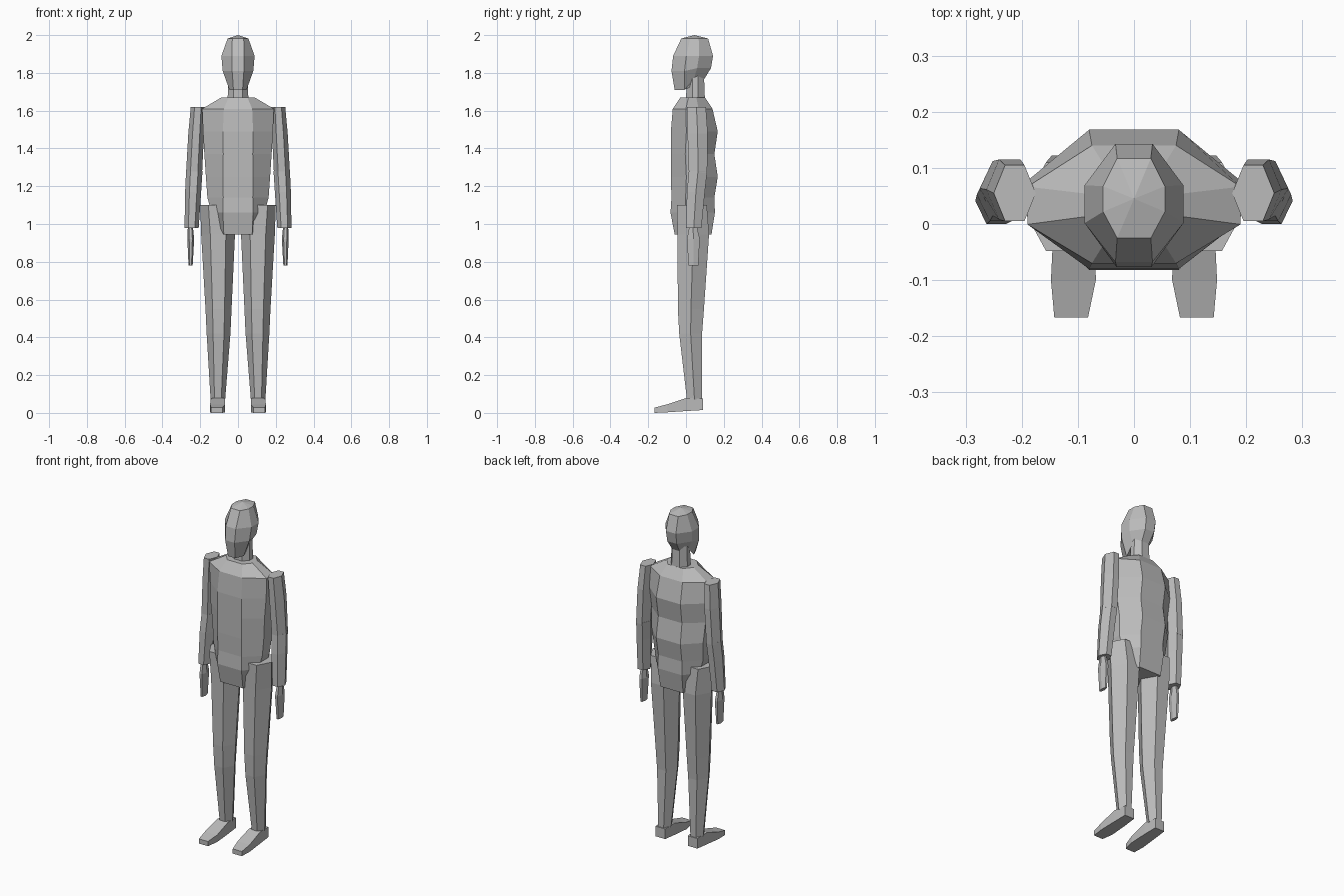
import bpy
import bmesh

cube = bpy.data.objects.get("Cube")
if cube:
    bpy.data.objects.remove(cube, do_unlink=True)

grey = bpy.data.materials.new("plain grey")
grey.use_nodes = True
COLOR = (0.5, 0.5, 0.5, 1)
grey.diffuse_color = COLOR
grey.node_tree.nodes["Principled BSDF"].inputs["Base Color"].default_value = COLOR


def loft(name, rings, pole=None, side=1):
    """Skin a stack of rings; close the ends with a cap or a pole."""
    bm = bmesh.new()
    loops = [[bm.verts.new((x * side, y, z)) for x, y, z in r] for r in rings]
    n = len(rings[0])
    for a, b in zip(loops, loops[1:]):
        for i in range(n):
            j = (i + 1) % n
            bm.faces.new((a[i], a[j], b[j], b[i]))
    bm.faces.new(loops[-1])
    if pole:
        top = bm.verts.new(pole)
        for i in range(n):
            bm.faces.new((loops[0][i], loops[0][(i + 1) % n], top))
    else:
        bm.faces.new(loops[0])
    bmesh.ops.recalc_face_normals(bm, faces=bm.faces)
    mesh = bpy.data.meshes.new(name)
    bm.to_mesh(mesh)
    bm.free()
    mesh.materials.append(grey)
    obj = bpy.data.objects.new(name, mesh)
    bpy.context.collection.objects.link(obj)


def octagon(z, half, corner, front, back, rise=0):
    """Symmetric eight-sided section; rise lifts its back half."""
    d = back - front
    ys = (front, front + 0.33 * d, front + 0.65 * d, back)
    pts = [(x, y, z + (rise if i > 1 else 0))
           for i, (x, y) in enumerate(zip((corner, half, half, corner), ys))]
    return pts + [(-x, y, h) for x, y, h in reversed(pts)]


def hexagon(z, inner, outer, front, back):
    """Six-sided limb section with flat front and back."""
    w, mid = outer - inner, (front + back) / 2
    a, b = inner + 0.27 * w, outer - 0.27 * w
    return [(a, front, z), (b, front, z), (outer, mid, z),
            (b, back, z), (a, back, z), (inner, mid, z)]


# Torso, neck and head
loft("torso", [octagon(*r) for r in (
    (1.67, 0.088, 0.05, -0.03, 0.10),
    (1.61, 0.19, 0.075, -0.07, 0.14),
    (1.49, 0.185, 0.08, -0.08, 0.168),
    (1.37, 0.178, 0.078, -0.08, 0.15),
    (1.25, 0.17, 0.08, -0.08, 0.168),
    (1.14, 0.162, 0.078, -0.077, 0.15),
    (1.06, 0.14, 0.08, -0.082, 0.153),
    (0.945, 0.085, 0.075, -0.06, 0.135))])
loft("neck", [octagon(*r) for r in (
    (1.79, 0.05, 0.025, 0.005, 0.095),
    (1.66, 0.055, 0.025, 0.0, 0.10))])
loft("head", [octagon(*r) for r in (
    (1.982, 0.055, 0.03, -0.025, 0.117),
    (1.89, 0.088, 0.033, -0.068, 0.143),
    (1.81, 0.081, 0.031, -0.077, 0.132, 0.015),
    (1.71, 0.045, 0.024, -0.06, 0.095, 0.055))], pole=(0, 0.045, 2.0))

# Limbs on both sides
for side, label in ((1, "left"), (-1, "right")):
    loft(label + "_upper_arm", [hexagon(*r) for r in (
        (1.62, 0.175, 0.25, 0.005, 0.105),
        (1.48, 0.18, 0.263, 0.008, 0.115),
        (1.27, 0.19, 0.275, 0.015, 0.112))], side=side)
    loft(label + "_forearm", [hexagon(*r) for r in (
        (1.28, 0.188, 0.275, 0.015, 0.112),
        (1.17, 0.195, 0.28, 0.005, 0.10),
        (0.98, 0.208, 0.283, 0.0, 0.082))], side=side)
    loft(label + "_hand", [hexagon(*r) for r in (
        (1.0, 0.24, 0.265, 0.02, 0.055),
        (0.92, 0.232, 0.268, 0.005, 0.073),
        (0.78, 0.24, 0.262, 0.013, 0.065))], side=side)
    loft(label + "_leg", [hexagon(*r) for r in (
        (1.10, 0.04, 0.2, -0.048, 0.11),
        (0.945, 0.016, 0.195, -0.045, 0.122),
        (0.55, 0.034, 0.172, -0.043, 0.095),
        (0.42, 0.04, 0.166, -0.036, 0.085),
        (0.07, 0.068, 0.145, 0.005, 0.085))], side=side)

    # Foot sections run from heel to toe
    foot = []
    for y, a, b, low, high in ((0.09, 0.075, 0.138, 0.015, 0.075),
                               (0.005, 0.07, 0.143, 0.01, 0.08),
                               (-0.10, 0.068, 0.148, 0.003, 0.045),
                               (-0.167, 0.082, 0.142, 0.0, 0.028)):
        foot.append([(a, y, low), (b, y, low), (b, y, high), (a, y, high)])
    loft(label + "_foot", foot, side=side)
